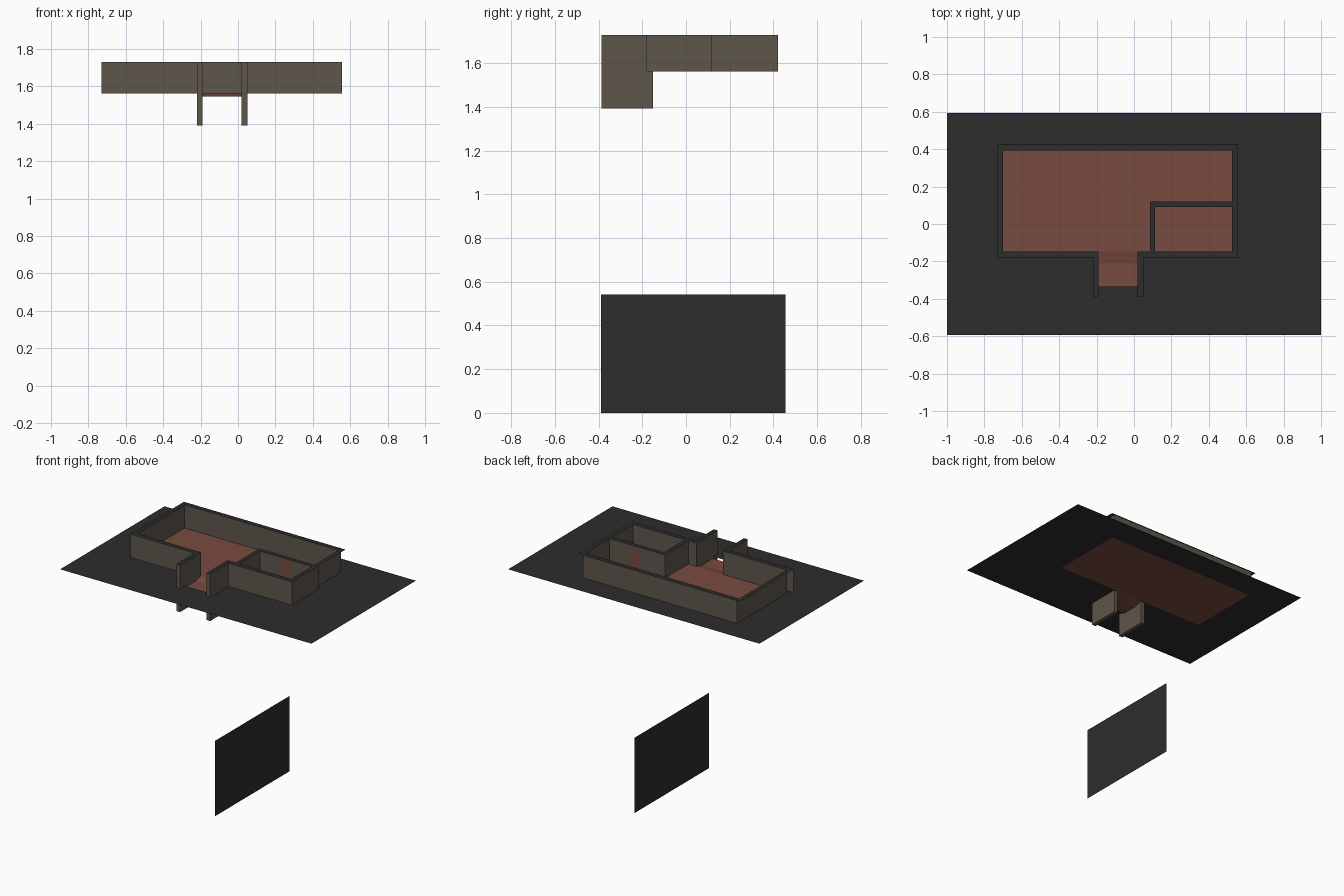
import bpy

if "Cube" in bpy.data.objects:
    bpy.data.objects.remove(bpy.data.objects["Cube"])

def mat(name, c):
    m = bpy.data.materials.new(name)
    m.diffuse_color = (*c, 1)
    m.use_nodes = True
    m.node_tree.nodes["Principled BSDF"].inputs["Base Color"].default_value = m.diffuse_color
    return m

DARK = mat("charcoal", (0.026, 0.026, 0.026))
WALL = mat("taupe wall", (0.114, 0.093, 0.07))
RED = mat("brick red", (0.19, 0.07, 0.053))

G, T = 1.562, 1.73          # ground level, wall top level
L, R = -0.70, 0.525         # inner side walls
F, B = -0.147, 0.394        # inner front and back walls
OL, OR, OF, OB = -0.73, 0.555, -0.18, 0.428   # outer limits


def mesh(name, faces, m):
    """faces: list of corner loops"""
    verts, idx = [], []
    for f in faces:
        idx.append(range(len(verts), len(verts) + len(f)))
        verts += f
    me = bpy.data.meshes.new(name)
    me.from_pydata(verts, [], [list(i) for i in idx])
    me.materials.append(m)
    ob = bpy.data.objects.new(name, me)
    bpy.context.collection.objects.link(ob)
    return ob


def flat(x0, x1, y0, y1, z):
    return [(x0, y0, z), (x1, y0, z), (x1, y1, z), (x0, y1, z)]


def upright(xa, ya, xb, yb, z0=G, z1=T):
    return [(xa, ya, z0), (xb, yb, z0), (xb, yb, z1), (xa, ya, z1)]


# ground sheet with an opening for the floor and the entry
P0, P1, E = -0.19, 0.02, -0.335
W = 0.593
mesh("ground", [
    flat(-1, L, -W, W, G), flat(R, 1, -W, W, G),
    flat(L, R, B, W, G), flat(L, R, -W, E, G),
    flat(L, P0, E, F, G), flat(P1, R, E, F, G)], DARK)

# separate upright sheet below
mesh("upright_panel", [upright(0.09, -0.39, 0.09, 0.455, 0, 0.542)], DARK)

# floor, sloped threshold and lower entry floor
Z = 1.547
mesh("floor", [
    flat(L, R, F, B, G),
    [(P0, -0.21, Z), (P1, -0.21, Z), (P1, F, G), (P0, F, G)],
    flat(P0, P1, E, -0.21, Z)], RED)

# outer walls: inner faces, and the outer faces that exist
BO = 0.42
mesh("outer_walls", [
    upright(R, B, L, B), upright(R, BO, L, BO),
    upright(L, BO, L, F), upright(R, F, R, BO),
    upright(L, F, P0, F), upright(P1, F, R, F),
    upright(OL, OF, P0, OF), upright(P1, OF, OR, OF),
    upright(OR, OF, OR, 0.12)], WALL)

# partition around the small room
PX0, PX1, PY0, PY1 = 0.085, 0.113, 0.09, 0.12
mesh("partition", [
    upright(PX0, PY1, PX0, F), upright(PX1, F, PX1, PY0),
    upright(PX1, PY0, R, PY0), upright(OR, PY1, PX0, PY1)], WALL)

# door showing on both sides of the partition
for side, y in (("inside", PY0 - 0.002), ("outside", PY1 + 0.002)):
    mesh("door_" + side, [upright(0.27, y, 0.362, y, G, G + 0.148)], RED)

# entry side walls reaching below ground
PB, PF, PZ = -0.15, -0.387, 1.392
for side, x0, x1 in (("left", -0.22, P0), ("right", P1, 0.05)):
    mesh("entry_wall_" + side, [
        upright(x0, PF, x1, PF, PZ), upright(x1, PF, x1, PB, PZ),
        upright(x1, PB, x0, PB, PZ), upright(x0, PB, x0, PF, PZ),
        flat(x0, x1, PF, PB, PZ)[::-1]], WALL)
    mesh("entry_cap_" + side, [flat(x0, x1, PF, OF, T)], DARK)

# dark caps on the wall tops
mesh("wall_caps", [
    flat(OL, OR, B, OB, T), flat(OL, L, OF, B, T), flat(R, OR, OF, B, T),
    flat(L, P0, OF, F, T), flat(P1, R, OF, F, T),
    flat(PX0, PX1, F, PY1, T), flat(PX1, R, PY0, PY1, T)], DARK)
